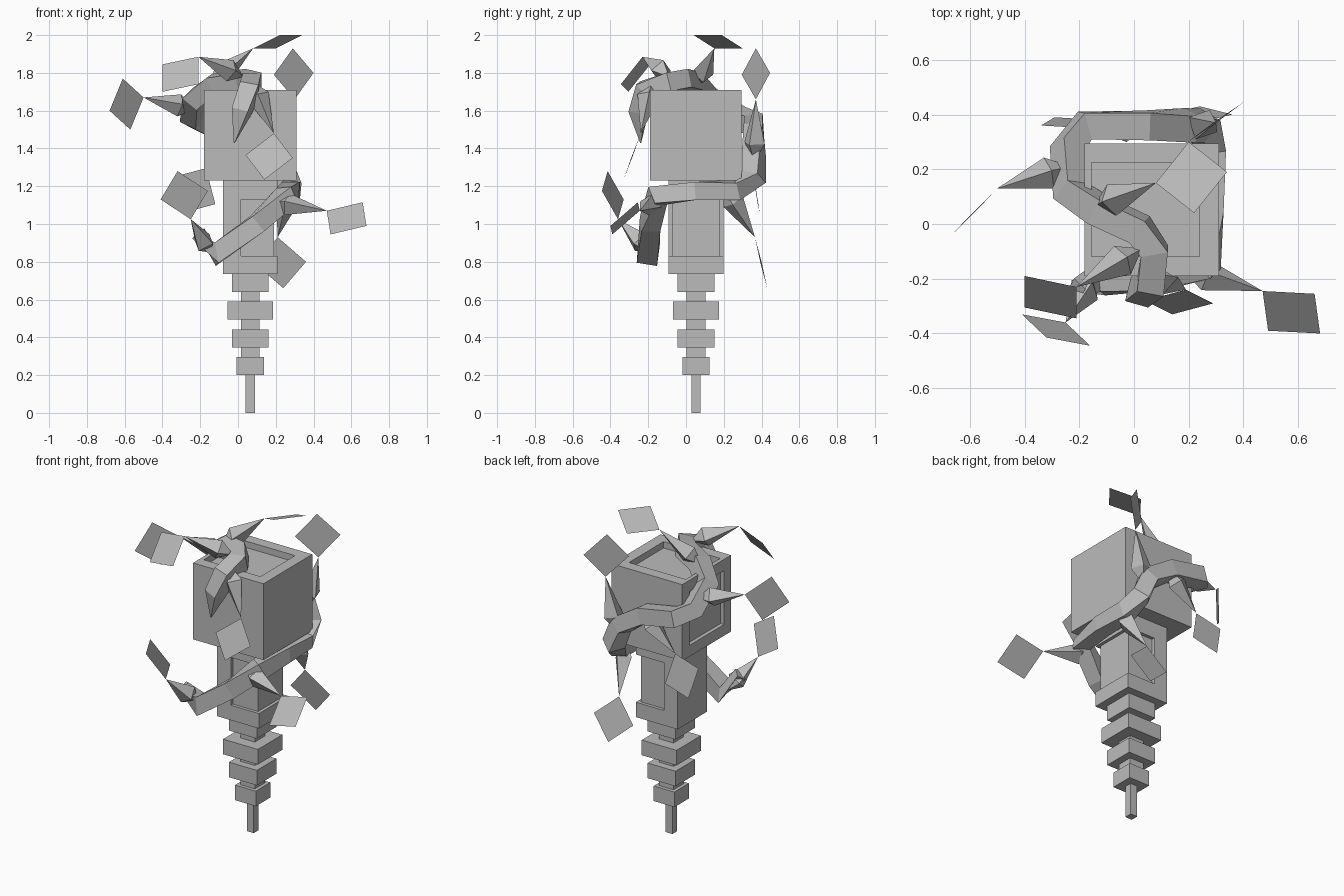
import bpy, bmesh
from mathutils import Vector

cube = bpy.data.objects.get("Cube")
if cube:
    bpy.data.objects.remove(cube, do_unlink=True)

grey = bpy.data.materials.new("plain grey")
grey.use_nodes = True
grey.diffuse_color = (0.5, 0.5, 0.5, 1)
grey.node_tree.nodes["Principled BSDF"].inputs["Base Color"].default_value = (0.5, 0.5, 0.5, 1)

CX, CY = 0.065, 0.053          # axis of the handle


def finish(name, bm):
    bmesh.ops.recalc_face_normals(bm, faces=bm.faces)
    mesh = bpy.data.meshes.new(name)
    bm.to_mesh(mesh)
    bm.free()
    mesh.materials.append(grey)
    obj = bpy.data.objects.new(name, mesh)
    bpy.context.collection.objects.link(obj)
    return obj


def box_mesh(lo, hi):
    bm = bmesh.new()
    lo, hi = Vector(lo), Vector(hi)
    bmesh.ops.create_cube(bm, size=1)
    for v in bm.verts:
        v.co = (lo + hi) / 2 + v.co * (hi - lo)
    return bm


def box(name, lo, hi):
    return finish(name, box_mesh(lo, hi))


def ring_block(name, half, z0, z1):
    return box(name, (CX - half, CY - half, z0), (CX + half, CY + half, z1))


# Stepped handle: narrow tip, then wide blocks on thin necks
ring_block("handle_tip", 0.024, 0, 0.2)
for i, half in enumerate((0.072, 0.097, 0.121, 0.097)):
    z = 0.2 + i * 0.147
    ring_block("handle_block", half, z, z + 0.095)
    if i < 3:
        ring_block("handle_neck", 0.05, z + 0.095, z + 0.147)

# Trunk: a square post with a shallow step on three sides
ring_block("trunk_base", 0.145, 0.736, 0.83)
ring_block("trunk_core", 0.125, 0.83, 1.13)
ring_block("trunk_cap", 0.145, 1.13, 1.23)
box("trunk_side_slab", (CX - 0.145, CY - 0.145, 0.83), (0.015, CY + 0.145, 1.13))

# Cube head with sunken panels on the top and the -x side
bm = box_mesh((-0.18, -0.19, 1.23), (0.31, 0.295, 1.71))
bm.normal_update()
panels = [f for f in bm.faces if f.normal.z > 0.9 or f.normal.x < -0.9]
for face in panels:
    bmesh.ops.inset_individual(bm, faces=[face], thickness=0.1)
    normal = face.normal.copy()
    if normal.z > 0.9:
        for v in face.verts:
            if v.co.x < 0:
                v.co.x = -0.155
    sunk = bmesh.ops.extrude_discrete_faces(bm, faces=[face])["faces"][0]
    depth = 0.04 if normal.z > 0.9 else 0.024
    for v in sunk.verts:
        v.co -= normal * depth
finish("cube_head", bm)

# Square vine that climbs around the trunk and over the head: x, y, z, scale
PATH = [
    (-.21, -.24, .95, .6), (-.12, -.2, .84, 1.1), (.1, -.19, 1.0, 1),
    (.26, -.15, 1.15, 1), (.28, .05, 1.175, .95), (.28, .27, 1.18, .95),
    (.25, .36, 1.25, 1), (.2, .36, 1.38, 1), (.04, .36, 1.49, 1),
    (-.18, .36, 1.53, 1), (-.24, .28, 1.56, 1), (-.23, .12, 1.66, 1),
    (-.13, .05, 1.74, 1), (.02, -.02, 1.76, 1), (.075, -.1, 1.75, 1),
    (.06, -.22, 1.71, 1), (.02, -.25, 1.6, .9), (-.02, -.24, 1.43, .05),
]
points = [Vector(p[:3]) for p in PATH]
bm = bmesh.new()
rings = []
for i, p in enumerate(points):
    tangent = (points[min(i + 1, len(points) - 1)] - points[max(i - 1, 0)]).normalized()
    out = p - Vector((CX, CY, min(p.z, 1.45)))
    out = (out - tangent * out.dot(tangent)).normalized()
    side = tangent.cross(out)
    r = 0.05 * PATH[i][3]
    rings.append([bm.verts.new(p + (out * a + side * b) * r)
                  for a, b in ((1, 1), (1, -1), (-1, -1), (-1, 1))])
for a, b in zip(rings, rings[1:]):
    for k in range(4):
        j = (k + 1) % 4
        bm.faces.new((a[k], a[j], b[j], b[k]))
bm.faces.new(rings[0])
bm.faces.new(rings[-1])
finish("vine", bm)


def thorn(base, tip, width=0.06):
    """Four-sided spindle, widest near the vine."""
    base, tip = Vector(base), Vector(tip)
    axis = (tip - base).normalized()
    u = axis.cross(Vector((0.3, 0.2, 1))).normalized() * width
    w = axis.cross(u)
    mid = base.lerp(tip, 0.3)
    bm = bmesh.new()
    a, b = bm.verts.new(base), bm.verts.new(tip)
    ring = [bm.verts.new(mid + d) for d in (u, w, -u, -w)]
    for k in range(4):
        for end in (a, b):
            bm.faces.new((ring[k], ring[(k + 1) % 4], end))
    finish("leaf_stalk", bm)


def leaf(tip, far, side):
    """Flat four-cornered leaf hanging from one corner."""
    tip, far, side = Vector(tip), Vector(far), Vector(side)
    bm = bmesh.new()
    bm.faces.new([bm.verts.new(c) for c in (tip, side, far, tip + far - side)])
    finish("leaf", bm)


# Stalk root, stalk tip, far leaf corner, side leaf corner
LEAVES = [
    ((-.23, .21, 1.61), (-.5, .13, 1.67), (-.68, -.055, 1.6), (-.61, .02, 1.77)),
    ((.03, -.09, 1.78), (-.21, -.23, 1.885), (-.4, -.305, 1.7), (-.4, -.19, 1.845)),
    ((-.15, .06, 1.74), (.08, .15, 1.93), (.34, .19, 2.0), (.22, .04, 2.0)),
    ((.23, .36, 1.33), (.3, .37, 1.66), (.29, .37, 1.93), (.4, .445, 1.8)),
    ((.07, -.18, 1.76), (.19, -.24, 1.48), (.14, -.33, 1.235), (.04, -.28, 1.365)),
    ((.17, -.16, 1.12), (.47, -.245, 1.07), (.68, -.4, .99), (.66, -.255, 1.115)),
    ((-.15, -.19, .85), (-.25, -.36, 1.025), (-.32, -.415, 1.28), (-.41, -.33, 1.13)),
    ((.28, .2, 1.2), (.21, .365, .93), (.24, .43, .66), (.36, .4, .8)),
    ((.05, .36, 1.5), (-.17, .35, 1.295), (-.29, .39, 1.06), (-.34, .36, 1.25)),
]
for root, tip, far, side in LEAVES:
    thorn(root, tip)
    leaf(tip, far, side)
